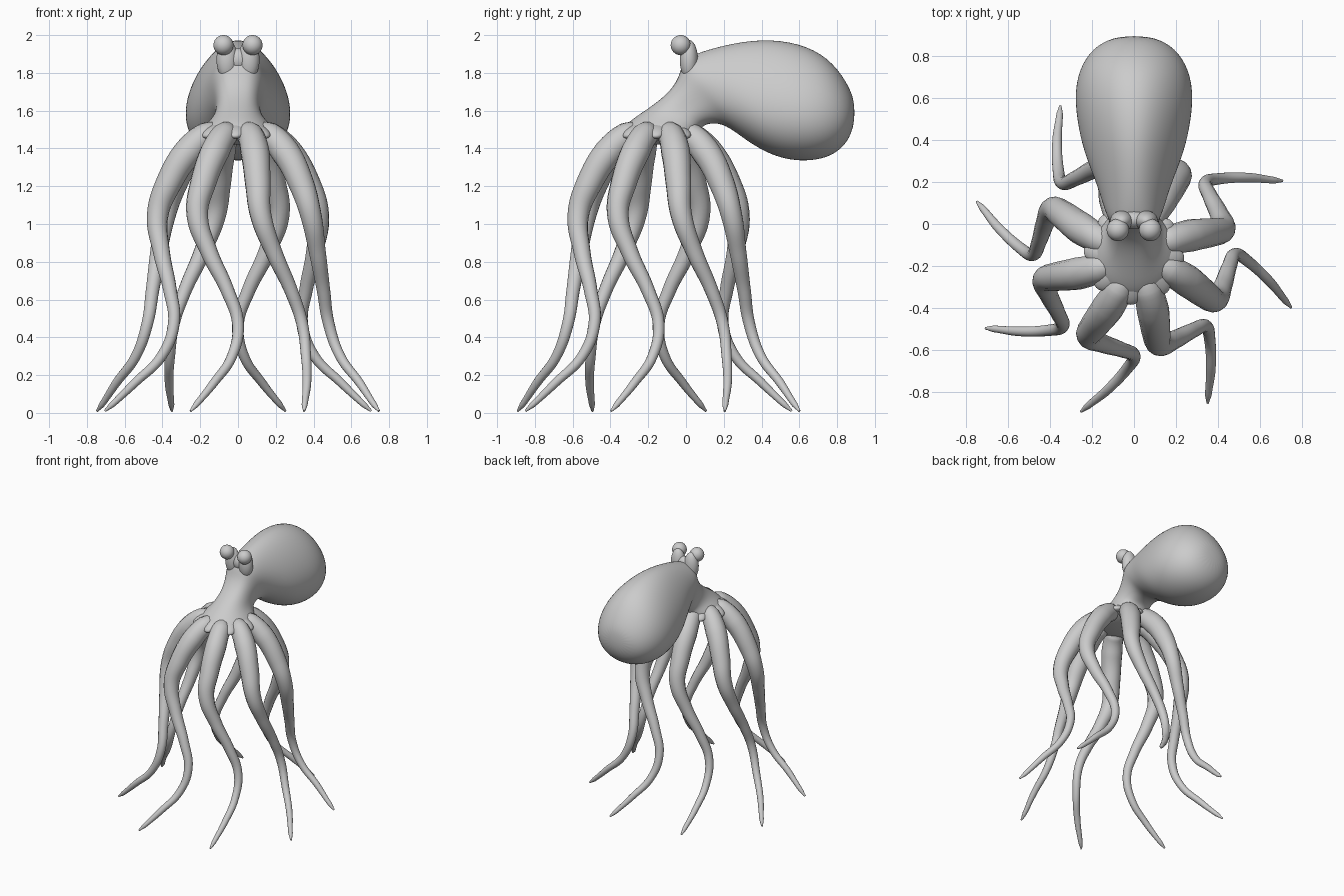
import bpy, bmesh, math

if "Cube" in bpy.data.objects:
    bpy.data.objects.remove(bpy.data.objects["Cube"])

CENTRE_Y = -0.145  # axis that the eight arms turn around


def finish(name, bm, levels=0):
    bmesh.ops.recalc_face_normals(bm, faces=bm.faces)
    for f in bm.faces:
        f.smooth = True
    me = bpy.data.meshes.new(name)
    bm.to_mesh(me)
    bm.free()
    ob = bpy.data.objects.new(name, me)
    bpy.context.collection.objects.link(ob)
    if levels:
        mod = ob.modifiers.new("smooth", 'SUBSURF')
        mod.levels = mod.render_levels = levels
    return ob


def ball(name, loc, scale, rot=(0, 0, 0)):
    bm = bmesh.new()
    bmesh.ops.create_uvsphere(bm, u_segments=32, v_segments=20, radius=1)
    ob = finish(name, bm)
    ob.location, ob.scale, ob.rotation_euler = loc, scale, rot
    return ob


# Head and mantle: rings of
# (front/top y, z, back/bottom y, z, half width, egg, squareness)
rings = [
    (-0.34, 1.44, 0.05, 1.44, 0.19, 0, 1),
    (-0.36, 1.48, 0.07, 1.47, 0.21, 0, 1),
    (-0.31, 1.54, 0.08, 1.51, 0.175, 0, 1),
    (-0.21, 1.605, 0.11, 1.53, 0.125, 0, 0.9),
    (-0.10, 1.685, 0.17, 1.535, 0.115, 0, 0.75),
    (-0.035, 1.775, 0.23, 1.51, 0.13, 0, 0.7),
    (-0.02, 1.87, 0.29, 1.465, 0.155, 0.1, 0.75),
    (0.06, 1.908, 0.36, 1.415, 0.185, 0.2, 0.9),
    (0.20, 1.95, 0.45, 1.365, 0.235, 0.27, 1),
    (0.40, 1.985, 0.55, 1.335, 0.265, 0.27, 1),
    (0.60, 1.962, 0.66, 1.33, 0.28, 0.22, 1),
    (0.755, 1.885, 0.77, 1.355, 0.25, 0.15, 1),
    (0.855, 1.75, 0.855, 1.425, 0.175, 0.1, 1),
    (0.893, 1.65, 0.893, 1.53, 0.07, 0, 1),
]
N = 24
bm = bmesh.new()
loops = []
for ty, tz, by, bz, w, egg, sq in rings:
    loop = []
    for i in range(N):
        a = 2 * math.pi * i / N
        c, s = math.cos(a), math.sin(a)
        if c > 0:  # flatter face towards the front of the head
            c, s = c ** sq, math.copysign(abs(s) ** sq, s)
        loop.append(bm.verts.new((w * s * (1 - egg * c),
                                  (ty + by) / 2 + (ty - by) / 2 * c,
                                  (tz + bz) / 2 + (tz - bz) / 2 * c)))
    loops.append(loop)
for a, b in zip(loops, loops[1:]):
    for i in range(N):
        j = (i + 1) % N
        bm.faces.new((a[i], a[j], b[j], b[i]))
bm.faces.new(loops[0])
bm.faces.new(loops[-1])
finish("head_and_mantle", bm, 2)

# Eyes on raised sockets
for side, sx in (("left", -1), ("right", 1)):
    ball(side + "_eye", (sx * 0.077, -0.028, 1.947), (0.053, 0.053, 0.053))
    ball(side + "_eye_socket", (sx * 0.058, 0.015, 1.87), (0.056, 0.048, 0.105))
ball("brow", (0, 0.02, 1.87), (0.07, 0.045, 0.06))

# Underside of the body where the arms meet
ball("arm_base", (0, CENTRE_Y, 1.48), (0.21, 0.21, 0.06))

# One S-shaped tapering arm: x, y, z, radius
path = [
    (0.035, -0.22, 1.49, 0.02),
    (0.045, -0.25, 1.49, 0.05),
    (0.065, -0.31, 1.47, 0.07),
    (0.09, -0.41, 1.38, 0.077),
    (0.105, -0.51, 1.22, 0.069),
    (0.12, -0.57, 1.05, 0.057),
    (0.19, -0.55, 0.85, 0.045),
    (0.28, -0.505, 0.65, 0.036),
    (0.34, -0.485, 0.47, 0.031),
    (0.36, -0.55, 0.30, 0.027),
    (0.365, -0.69, 0.16, 0.023),
    (0.353, -0.81, 0.045, 0.016),
    (0.35, -0.85, 0.01, 0.006),
]
curve = bpy.data.curves.new("arm", 'CURVE')
curve.dimensions = '3D'
curve.bevel_depth = 1.0
curve.bevel_resolution = 5
curve.resolution_u = 8
curve.use_fill_caps = True
sp = curve.splines.new('BEZIER')
sp.bezier_points.add(len(path) - 1)
for p, (x, y, z, r) in zip(sp.bezier_points, path):
    p.co = (x, y - CENTRE_Y, z)
    p.radius = r
    p.handle_left_type = p.handle_right_type = 'AUTO'
sp.use_smooth = True

# Eight arms with small web flaps between them
for k in range(8):
    ang = k * math.pi / 4
    arm = bpy.data.objects.new("arm_%d" % (k + 1), curve)
    arm.location = (0, CENTRE_Y, 0)
    arm.rotation_euler = (0, 0, ang)
    bpy.context.collection.objects.link(arm)
    wa = ang + math.radians(-94)
    ball("web_flap_%d" % (k + 1),
         (0.16 * math.cos(wa), CENTRE_Y + 0.16 * math.sin(wa), 1.495),
         (0.085, 0.055, 0.03), (0, 0.4, wa))
